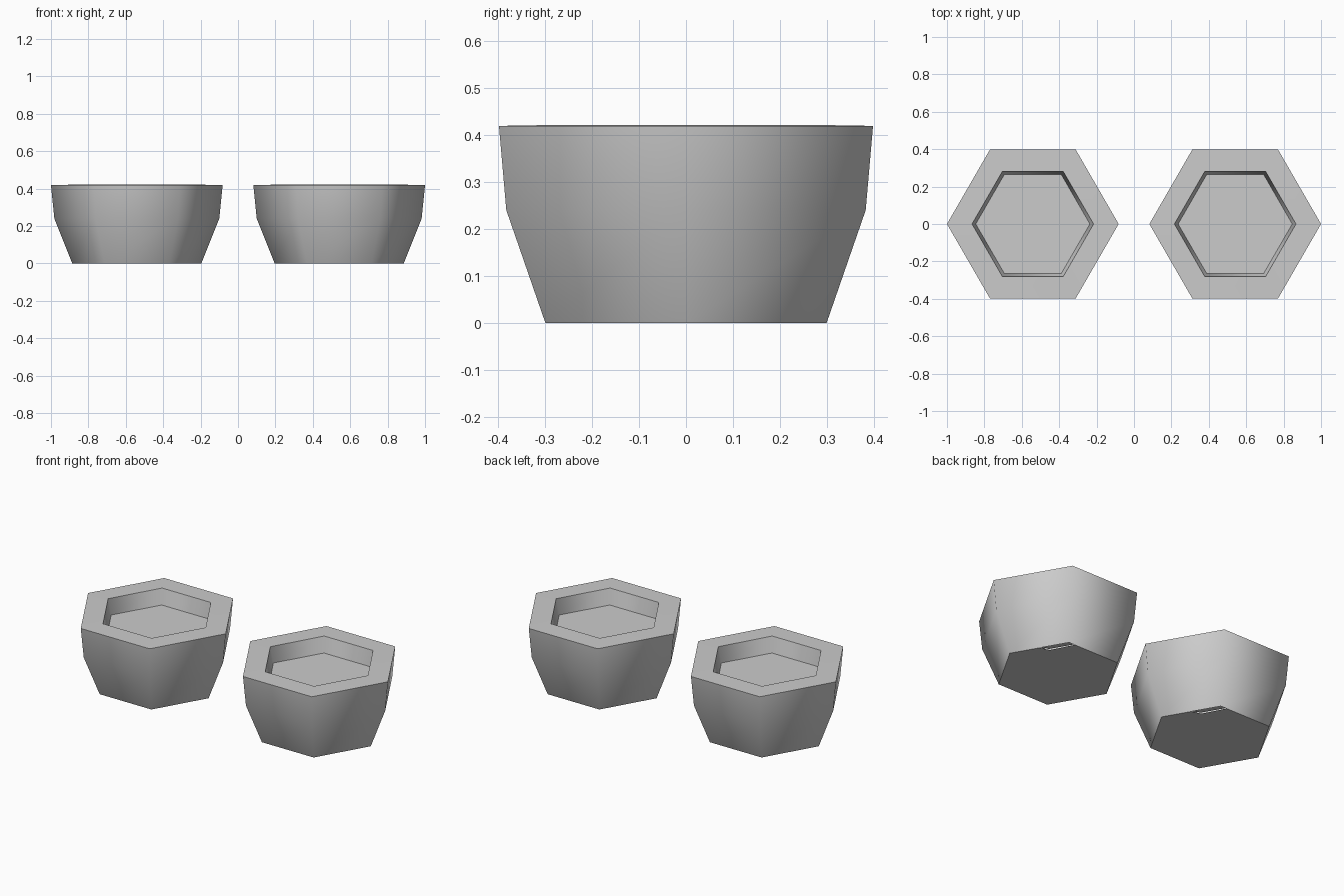
import bpy, bmesh, math

cube = bpy.data.objects.get("Cube")
if cube:
    bpy.data.objects.remove(cube, do_unlink=True)

SIDES = 6
SPACING = 0.541
# Radius and height, from the foot up the outside, over the rim and down to the soil
PROFILE = [(0.345, 0), (0.441, 0.24), (0.459, 0.419), (0.325, 0.421), (0.305, 0.328)]

gray = bpy.data.materials.new("plain_gray")
gray.use_nodes = True
color = (0.6, 0.6, 0.6, 1)
gray.diffuse_color = color
gray.node_tree.nodes["Principled BSDF"].inputs["Base Color"].default_value = color


def hex_ring(bm, radius, z):
    angles = [math.tau * i / SIDES for i in range(SIDES)]
    return [bm.verts.new((radius * math.cos(a), radius * math.sin(a), z)) for a in angles]


def make_pot(name, x):
    bm = bmesh.new()
    rings = [hex_ring(bm, r, z) for r, z in PROFILE]

    # Outer wall, rim and inner wall
    for low, high in zip(rings, rings[1:]):
        for i in range(SIDES):
            j = (i + 1) % SIDES
            bm.faces.new((low[i], low[j], high[j], high[i]))

    # Recessed floor
    bm.faces.new(rings[-1])

    # Underside with a small drain notch at one corner
    foot = rings[0]
    start = bm.verts.new(foot[0].co.lerp(foot[1].co, 0.5))
    inner = bm.verts.new((0.2, 0.168, 0))
    end = bm.verts.new(foot[1].co.lerp(foot[2].co, 0.12))
    bm.faces.new([foot[0], start, inner, end] + foot[2:]).normal_flip()

    mesh = bpy.data.meshes.new(name)
    bm.to_mesh(mesh)
    bm.free()
    mesh.materials.append(gray)
    pot = bpy.data.objects.new(name, mesh)
    pot.location.x = x
    bpy.context.collection.objects.link(pot)

    # Soft wall corners, crisp rim and foot
    bpy.ops.object.select_all(action="DESELECT")
    pot.select_set(True)
    bpy.context.view_layer.objects.active = pot
    bpy.ops.object.shade_smooth_by_angle(angle=math.radians(63))


make_pot("left_pot", SPACING)
make_pot("right_pot", -SPACING)
